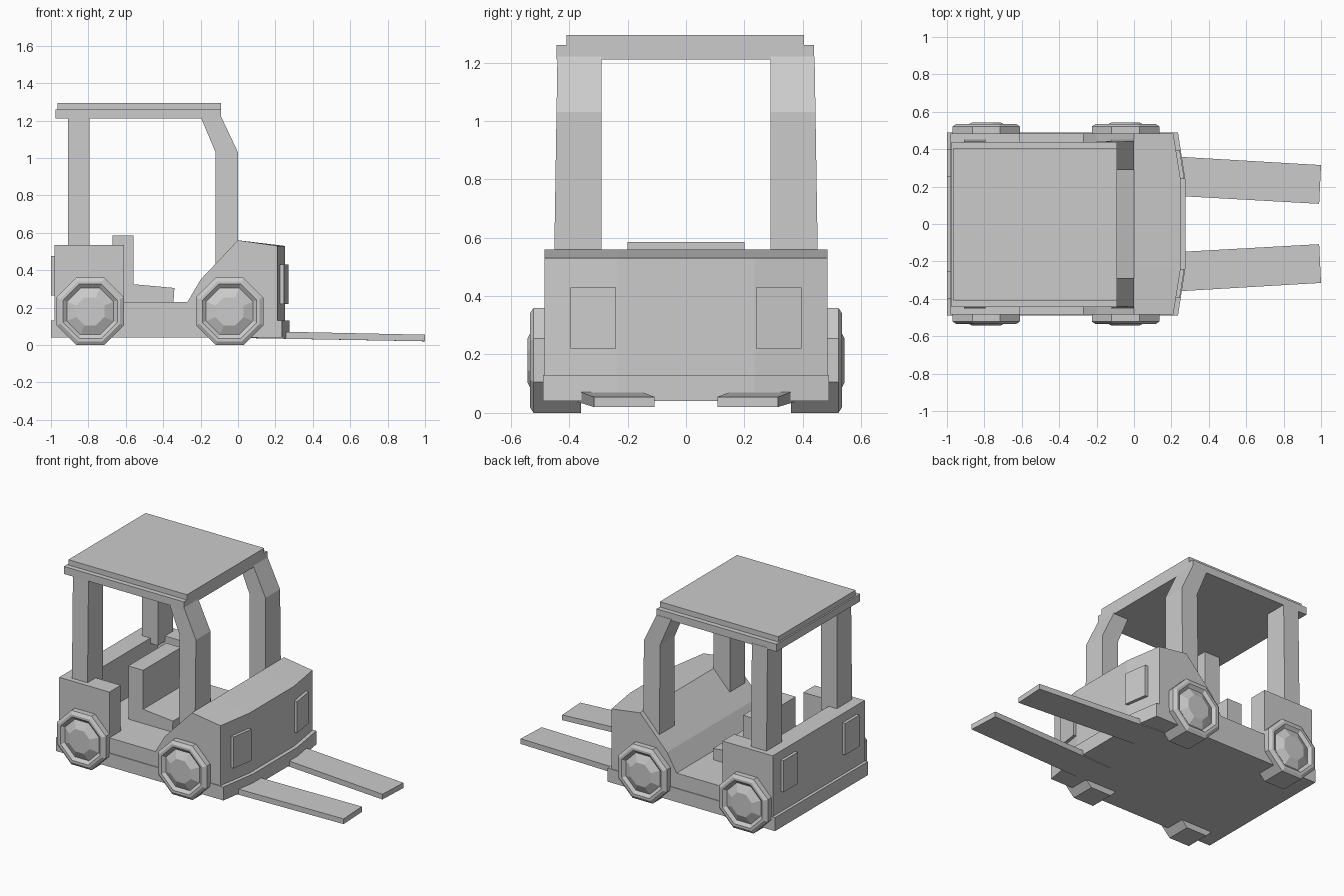
import bpy, bmesh, math

cube = bpy.data.objects.get("Cube")
if cube:
    bpy.data.objects.remove(cube, do_unlink=True)

grey = bpy.data.materials.new("plain_grey")
grey.use_nodes = True
grey.diffuse_color = (0.6, 0.6, 0.6, 1)
grey.node_tree.nodes["Principled BSDF"].inputs["Base Color"].default_value = (0.6, 0.6, 0.6, 1)


def loft(name, rings):
    """Skin matching rings of points and cap both ends."""
    bm = bmesh.new()
    loops = [[bm.verts.new(p) for p in ring] for ring in rings]
    for a, b in zip(loops, loops[1:]):
        for i in range(len(a)):
            j = (i + 1) % len(a)
            bm.faces.new((a[i], a[j], b[j], b[i]))
    bm.faces.new(loops[0])
    bm.faces.new(loops[-1])
    bmesh.ops.recalc_face_normals(bm, faces=bm.faces)
    mesh = bpy.data.meshes.new(name)
    bm.to_mesh(mesh)
    bm.free()
    mesh.materials.append(grey)
    ob = bpy.data.objects.new(name, mesh)
    bpy.context.collection.objects.link(ob)
    return ob


def plan(name, pts, z0, z1):
    return loft(name, [[(x, y, z) for x, y in pts] for z in (z0, z1)])


def side(name, pts, y0, y1):
    return loft(name, [[(x, y, z) for x, z in pts] for y in (y0, y1)])


def box(name, x0, x1, y0, y1, z0, z1):
    return plan(name, [(x0, y0), (x1, y0), (x1, y1), (x0, y1)], z0, z1)


def bowed(back, tip, half):
    """Plan outline whose front corners are swept back."""
    return [(back, -half), (tip - 0.04, -half), (tip, -0.235),
            (tip, 0.235), (tip - 0.04, half), (back, half)]


# Chassis with bumpers, and the cab floor
plan("chassis_bumper", bowed(-1, 0.275, 0.49), 0.04, 0.13)
plan("cab_floor", bowed(-0.98, 0.25, 0.485), 0.13, 0.23)

# Front hood with a swept nose
hood = [(-0.27, 0.23), (-0.2, 0.35), (0, 0.56), (0.25, 0.53), (0.25, 0.13), (-0.2, 0.13)]
loft("front_hood", [
    [(x - (0.04 if x > 0.2 and abs(y) > 0.4 else 0), y, z) for x, z in hood]
    for y in (-0.485, -0.235, 0.235, 0.485)])

# U-shaped rear body
plan("rear_body", [(-0.98, -0.485), (-0.61, -0.485), (-0.61, -0.365), (-0.85, -0.365),
                   (-0.85, 0.365), (-0.61, 0.365), (-0.61, 0.485), (-0.98, 0.485)], 0.13, 0.535)

# Seat
side("seat", [(-0.67, 0.23), (-0.345, 0.23), (-0.34, 0.305), (-0.56, 0.325),
              (-0.56, 0.585), (-0.67, 0.585)], -0.2, 0.2)

# Roof in two steps
box("roof_frame", -0.975, -0.09, -0.443, 0.438, 1.21, 1.26)
box("roof_panel", -0.965, -0.09, -0.41, 0.405, 1.26, 1.295)

# Pillars lean in slightly on their outer faces
front_post = [(-0.12, 0.4), (0, 0.5), (0, 1.03), (-0.09, 1.22), (-0.2, 1.22), (-0.12, 1.03)]
rear_post = [(-0.91, 0.5), (-0.795, 0.5), (-0.795, 1.22), (-0.91, 1.22)]


def pillar(name, pts, s):
    loft(name, [[(x, s * 0.29, z) for x, z in pts],
                [(x, s * (0.46 - 0.016 * z), z) for x, z in pts]])


# Wheel made of octagonal rings: (radius to flat, distance from centreline)
wheel_steps = [(0.18, 0.36), (0.18, 0.522), (0.16, 0.535), (0.145, 0.535),
               (0.125, 0.518), (0.075, 0.543)]


def wheel(name, cx, s):
    turn = math.pi / 8
    rings = []
    for r, y in wheel_steps:
        k = r / math.cos(turn)
        rings.append([(cx + k * math.cos(turn + i * math.pi / 4), s * y,
                       0.18 + k * math.sin(turn + i * math.pi / 4)) for i in range(8)])
    loft(name, rings)


# Everything paired left and right
for s, tag in ((1, "left"), (-1, "right")):
    pillar("front_pillar_" + tag, front_post, s)
    pillar("rear_pillar_" + tag, rear_post, s)
    wheel("front_wheel_" + tag, -0.045, s)
    wheel("rear_wheel_" + tag, -0.79, s)

    # Lamps
    plan("headlight_" + tag, [(0.23, s * 0.24), (0.269, s * 0.24),
                              (0.245, s * 0.395), (0.21, s * 0.395)], 0.22, 0.43)
    box("tail_light_" + tag, -1, -0.97, s * 0.25, s * 0.4, 0.265, 0.475)

    # Lifting fork, toed in and sloping down to its tip
    loft("fork_" + tag, [
        [(x + 0.0 if abs(y) > mid else x - 0.01, s * y, z)
         for y, z in ((yi, z0), (yo, z0), (yo, z1), (yi, z1))]
        for x, yi, yo, mid, z0, z1 in ((0.06, 0.16, 0.37, 0.26, 0.037, 0.075),
                                       (1.0, 0.108, 0.315, 0.2, 0.02, 0.055))])
